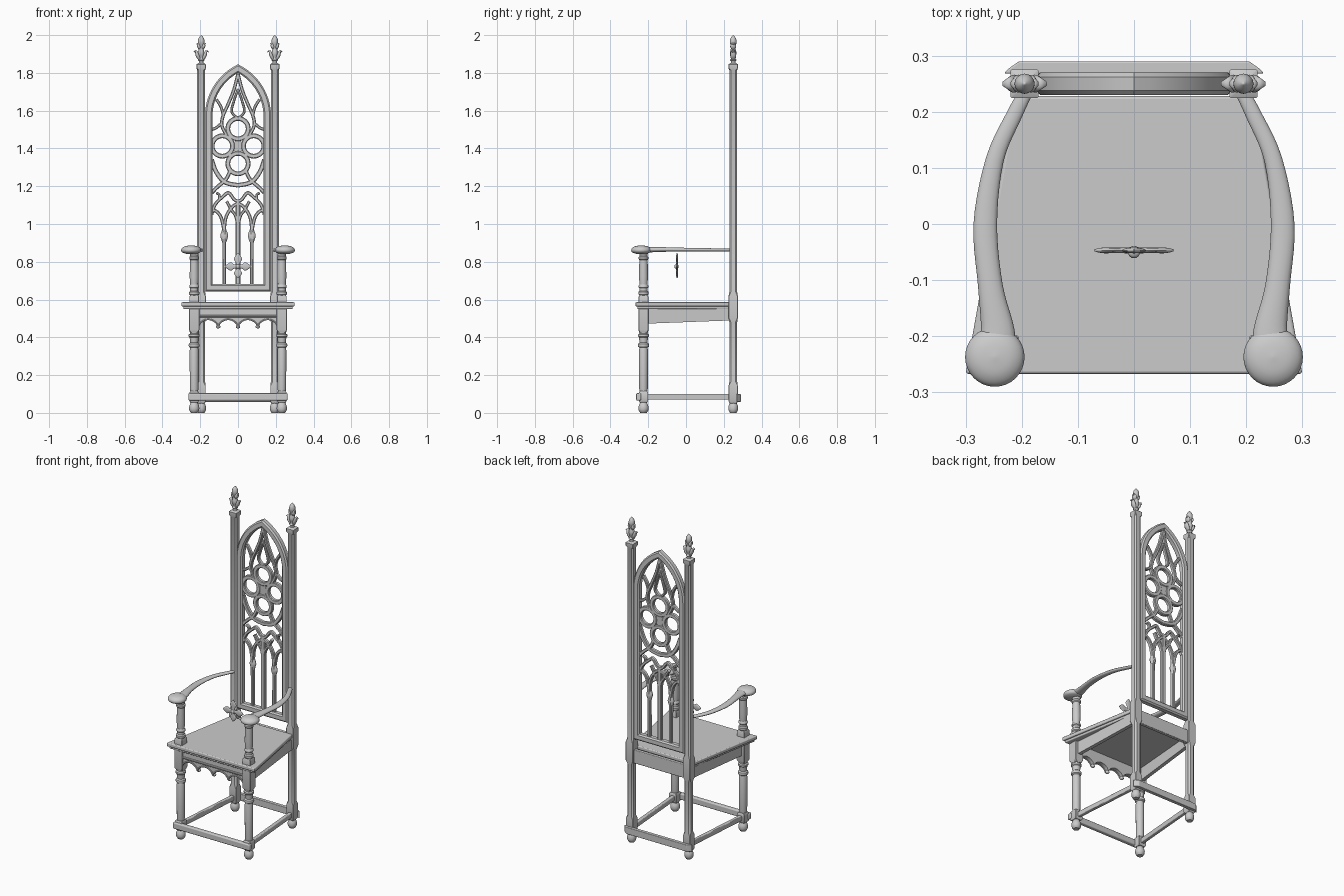
import bpy, bmesh, math
from mathutils import Vector as V

if "Cube" in bpy.data.objects:
    bpy.data.objects.remove(bpy.data.objects["Cube"])


def loft(bm, rings, closed=False):
    """Skin a list of point rings; cap the ends when open."""
    vr = [[bm.verts.new(p) for p in r] for r in rings]
    n, k = len(vr), len(vr[0])
    for i in range(n if closed else n - 1):
        a, b = vr[i], vr[(i + 1) % n]
        for j in range(k):
            bm.faces.new((a[j], a[(j + 1) % k], b[(j + 1) % k], b[j]))
    if not closed:
        bm.faces.new(vr[0][::-1])
        bm.faces.new(vr[-1])


def finish(name, bm, angle=35, bevel=0):
    bmesh.ops.recalc_face_normals(bm, faces=bm.faces)
    me = bpy.data.meshes.new(name)
    bm.to_mesh(me)
    bm.free()
    ob = bpy.data.objects.new(name, me)
    bpy.context.collection.objects.link(ob)
    if bevel:
        m = ob.modifiers.new("bevel", 'BEVEL')
        m.width, m.segments = bevel, 3
    bpy.ops.object.select_all(action='DESELECT')
    ob.select_set(True)
    bpy.context.view_layer.objects.active = ob
    bpy.ops.object.shade_smooth_by_angle(angle=math.radians(angle))
    return ob


def smooth(pts, n=5):
    """Catmull-Rom resampling of tuples of any length."""
    P = [pts[0]] + list(pts) + [pts[-1]]
    out = []
    for i in range(1, len(P) - 2):
        for s in range(n):
            t = s / n
            out.append(tuple(.5 * (2 * b + (c - a) * t + (2 * a - 5 * b + 4 * c - d) * t * t
                       + (3 * b - a - 3 * c + d) * t ** 3) for a, b, c, d in zip(*P[i - 1:i + 3])))
    return out + [tuple(pts[-1])]


def lathe(bm, x, y, prof, seg=24):
    loft(bm, [[(x + r * math.cos(math.tau * k / seg), y + r * math.sin(math.tau * k / seg), z)
               for k in range(seg)] for r, z in prof])


def octa(bm, x, y, prof):
    """Square shaft with corner chamfers: (z, half width, chamfer)."""
    rings = []
    for z, h, c in prof:
        e = h - c
        rings.append([(x + a, y + b, z) for a, b in
                      ((h, -e), (h, e), (e, h), (-e, h), (-h, e), (-h, -e), (-e, -h), (e, -h))])
    loft(bm, rings)


def tube(bm, pts, ref, seg=12):
    """Elliptical sweep through (x, y, z, half width, half thickness)."""
    P = smooth(pts)
    rings = []
    for i, p in enumerate(P):
        t = (V(P[min(i + 1, len(P) - 1)][:3]) - V(P[max(i - 1, 0)][:3])).normalized()
        s = t.cross(V(ref)).normalized()
        n = s.cross(t)
        rings.append([V(p[:3]) + s * p[3] * math.cos(a) + n * p[4] * math.sin(a)
                      for a in (math.tau * k / seg for k in range(seg))])
    loft(bm, rings)


def ribbon(bm, path, hw, d, c, y=.25, closed=False):
    """Chamfered bar swept in the xz plane with mitred corners."""
    n = len(path)
    P = [V(p) for p in path]
    sec = [(hw, -d + c), (hw, d - c), (hw - c, d), (c - hw, d), (-hw, d - c), (-hw, c - d), (c - hw, -d), (hw - c, -d)]
    rings = []
    for i in range(n):
        a = P[i] - P[i - 1] if closed or i else P[1] - P[0]
        b = P[(i + 1) % n] - P[i] if closed or i < n - 1 else a
        n1, n2 = V((a.y, -a.x)).normalized(), V((b.y, -b.x)).normalized()
        m = (n1 + n2) / max(.3, 1 + n1.dot(n2))
        rings.append([(P[i].x + m.x * u, y + v, P[i].y + m.y * u) for u, v in sec])
    loft(bm, rings, closed)


def beam(bm, a, b, t, z0, z1, zb=None):
    """Board between two plan points; zb is the lower edge at the far end."""
    A, B = V(a), V(b)
    s = V((B.y - A.y, A.x - B.x)).normalized() * t
    loft(bm, [[(p.x - s.x, p.y - s.y, lo), (p.x + s.x, p.y + s.y, lo), (p.x + s.x, p.y + s.y, z1),
               (p.x - s.x, p.y - s.y, z1)] for p, lo in ((A, z0), (B, zb or z0))])


PX, PY, LX, LY = .195, .25, .232, -.225

for s, side in ((1, "right"), (-1, "left")):
    # back post: turned foot, square joint blocks, chamfered shaft
    bm = bmesh.new()
    lathe(bm, s * PX, PY, smooth([(.017, 0), (.025, .015), (.025, .035), (.017, .055)], 4))
    octa(bm, s * PX, PY, [(.05, .018, .003), (.06, .024, .002), (.145, .024, .002), (.165, .021, .009), (.48, .021, .009),
                          (.505, .025, .002), (.615, .025, .002), (.64, .021, .008), (1.815, .021, .008),
                          (1.825, .025, .002), (1.845, .025, .002), (1.852, .016, .004)])
    finish("back_post_" + side, bm)

    # leafy finial
    bm = bmesh.new()
    lathe(bm, s * PX, PY, smooth([(.016, 1.845), (.011, 1.86), (.018, 1.868), (.011, 1.878), (.017, 1.905), (.012, 1.935),
                                  (.018, 1.962), (.014, 1.983), (.001, 2.0)], 4), 16)
    for q in (1, -1):
        for z, w in ((1.868, 1), (1.925, .62)):
            tube(bm, [(s * PX + q * .006, PY, z, .006, .009), (s * PX + q * .018 * w, PY, z + .022 * w, .010, .016),
                      (s * PX + q * .027 * w, PY, z + .045 * w, .007, .012),
                      (s * PX + q * .039 * w, PY, z + .043 * w, .002, .004)], (0, 1, 0))
    finish("finial_" + side, bm, 50)

    # front leg and arm support, turned with square joints
    bm = bmesh.new()
    x = s * LX
    lathe(bm, x, LY, smooth([(.017, 0), (.026, .015), (.026, .035), (.017, .057)], 4))
    octa(bm, x, LY, [(.055, .02, .003), (.063, .025, .002), (.107, .025, .002), (.115, .02, .004)])
    lathe(bm, x, LY, [(.02, .11), (.023, .13), (.024, .33), (.021, .345), (.028, .35), (.03, .358), (.028, .366),
                      (.021, .372), (.024, .40), (.029, .405), (.029, .415), (.022, .42), (.022, .44)])
    octa(bm, x, LY, [(.425, .022, .006), (.44, .027, .002), (.552, .027, .002)])
    octa(bm, x, LY, [(.58, .026, .002), (.615, .026, .002), (.625, .02, .005)])
    lathe(bm, x, LY, [(.02, .62), (.027, .628), (.027, .64), (.021, .646), (.021, .66), (.026, .665), (.026, .672),
                      (.021, .68), (.024, .72), (.022, .81), (.026, .815), (.026, .825), (.021, .83), (.024, .85)])
    finish("front_leg_" + side, bm)

    # bowed armrest with domed hand knob
    bm = bmesh.new()
    tube(bm, [(s * .19, .24, .862, .012, .007), (s * .213, .195, .862, .014, .008), (s * .248, .115, .863, .016, .009),
              (s * .265, 0, .864, .021, .010), (s * .256, -.11, .865, .022, .012), (s * .243, -.19, .864, .030, .014),
              (s * .246, -.235, .864, .036, .015)], (0, 0, 1), 16)
    lathe(bm, s * .248, -.237, smooth([(.026, .842), (.046, .849), (.053, .860), (.048, .873), (.03, .883), (.001, .887)], 4), 32)
    finish("armrest_" + side, bm, 50)

    # side rail and side stretcher
    bm = bmesh.new()
    beam(bm, (s * LX, LY), (s * PX, PY), .011, .472, .552, .49)
    finish("side_rail_" + side, bm)
    bm = bmesh.new()
    beam(bm, (s * LX, LY), (s * PX, PY), .011, .07, .1)
    finish("side_stretcher_" + side, bm, bevel=.004)

# seat: trapezoid board over a recessed moulding
bm = bmesh.new()
for f, b, y0, z0, z1 in ((.30, .212, -.267, .564, .586), (.29, .203, -.258, .55, .565)):
    loft(bm, [[(-f, y0, z), (f, y0, z), (b, .228, z), (-b, .228, z)] for z in (z0, z1)])
finish("seat", bm, bevel=.005)

# front apron: four scallops with small pendants
bm = bmesh.new()
edge = [(-.21 + .105 * (i / 12), .458 + .037 * abs(math.sin(math.pi * i / 12)) ** .6) for i in range(49)]
prof = [(-.235, .552), (-.235, .45)] + edge + [(.235, .45), (.235, .552)]
loft(bm, [[(x, y, z) for x, z in prof] for y in (-.243, -.22)])
for k in range(-1, 2):
    lathe(bm, k * .105, -.232, smooth([(.002, .446), (.011, .452), (.011, .460), (.004, .468)], 3), 12)
ribbon(bm, [(-.205, .512), (.205, .512)], .006, .005, .003, -.245)
for k in range(4):
    ribbon(bm, edge[k * 12:k * 12 + 13], .004, .004, .002, -.245)
finish("front_apron", bm)

# back rail
bm = bmesh.new()
beam(bm, (-PX, .252), (PX, .252), .011, .492, .575)
finish("back_rail", bm, bevel=.004)

# front and back stretchers lapped over the legs
bm = bmesh.new()
beam(bm, (-.262, -.251), (.262, -.251), .013, .066, .104)
finish("front_stretcher", bm, bevel=.006)
bm = bmesh.new()
plan = [(-.232, .268), (.232, .268), (.222, .278), (.205, .29), (-.205, .29), (-.222, .278)]
loft(bm, [[(x, y, z) for x, y in plan] for z in (.058, .1)])
finish("back_stretcher", bm, bevel=.003)

# pointed back frame
bm = bmesh.new()
half = [(.155, .662)]
end = math.acos(.1286 / .2836)
half += [(-.1286 + .2836 * math.cos(end * i / 14), 1.57 + .2836 * math.sin(end * i / 14)) for i in range(15)]
ribbon(bm, half + [(-x, z) for x, z in half[-2::-1]], .02, .02, .008, closed=True)
finish("back_frame", bm)

# pierced tracery: four rings, flowing bars and lancets
bm = bmesh.new()
for cx, cz in ((0, 1.505), (.083, 1.413), (-.083, 1.413), (0, 1.32)):
    ring = [(cx + .054 * math.cos(math.tau * k / 32), cz + .054 * math.sin(math.tau * k / 32)) for k in range(32)]
    ribbon(bm, ring, .0125, .012, .004, closed=True)
loft(bm, [[(0, y, 1.37), (.042, y, 1.413), (0, y, 1.455), (-.042, y, 1.413)] for y in (.241, .259)])
bars = [
    (.009, [(0, 1.795), (.022, 1.71), (.05, 1.64), (.08, 1.57), (.085, 1.52), (.06, 1.47)]),
    (.007, [(0, 1.715), (.022, 1.65), (.034, 1.60), (.02, 1.575), (0, 1.562)]),
    (.008, [(.115, 1.66), (.09, 1.62), (.078, 1.575)]),
    (.008, [(.14, 1.50), (.115, 1.51), (.085, 1.535)]),
    (.012, [(.14, 1.34), (.115, 1.275), (.07, 1.222), (0, 1.205)]),
    (.010, [(.14, 1.165), (.105, 1.20), (.065, 1.235), (.04, 1.285)]),
    (.009, [(.14, 1.05), (.12, 1.105), (.08, 1.145), (.05, 1.165), (.02, 1.13), (0, 1.12)]),
    (.007, [(.10, 1.13), (.10, 1.155), (.115, 1.165)]),
    (.009, [(.073, .68), (.073, .80), (.073, .96), (.062, 1.04), (.03, 1.09), (0, 1.11)]),
    (.009, [(.073, .96), (.088, 1.03), (.112, 1.065), (.14, 1.075)]),
    (.008, [(0, .98), (.012, 1.04), (.035, 1.075), (.06, 1.12)]),
]
for s in (1, -1):
    for hw, pts in bars:
        ribbon(bm, smooth([(s * x, z) for x, z in pts]), hw, .012, .004)
    # leaf knots on the mullions
    tube(bm, [(s * .073, .25, .885, .004, .006), (s * .073, .25, .925, .018, .012), (s * .073, .25, .945, .02, .012),
              (s * .073, .25, .985, .005, .006)], (0, 1, 0))
ribbon(bm, [(0, .68), (0, 1.13)], .013, .012, .004)
finish("back_tracery", bm)

# small cross-shaped flower ornament hanging above the seat
bm = bmesh.new()
for dx, dz, L in ((1, 0, .07), (-1, 0, .07), (0, 1, .072), (0, -1, .062)):
    tube(bm, [(dx * L * t, -.047, .775 + dz * L * t, w, h) for t, w, h in
              ((0, .010, .006), (.3, .012, .005), (.55, .022, .005), (.8, .013, .005), (1, .001, .002))], (0, 1, 0))
lathe(bm, 0, -.05, smooth([(.001, .763), (.009, .767), (.011, .775), (.009, .783), (.001, .787)], 3), 16)
finish("flower_ornament", bm, 50)
